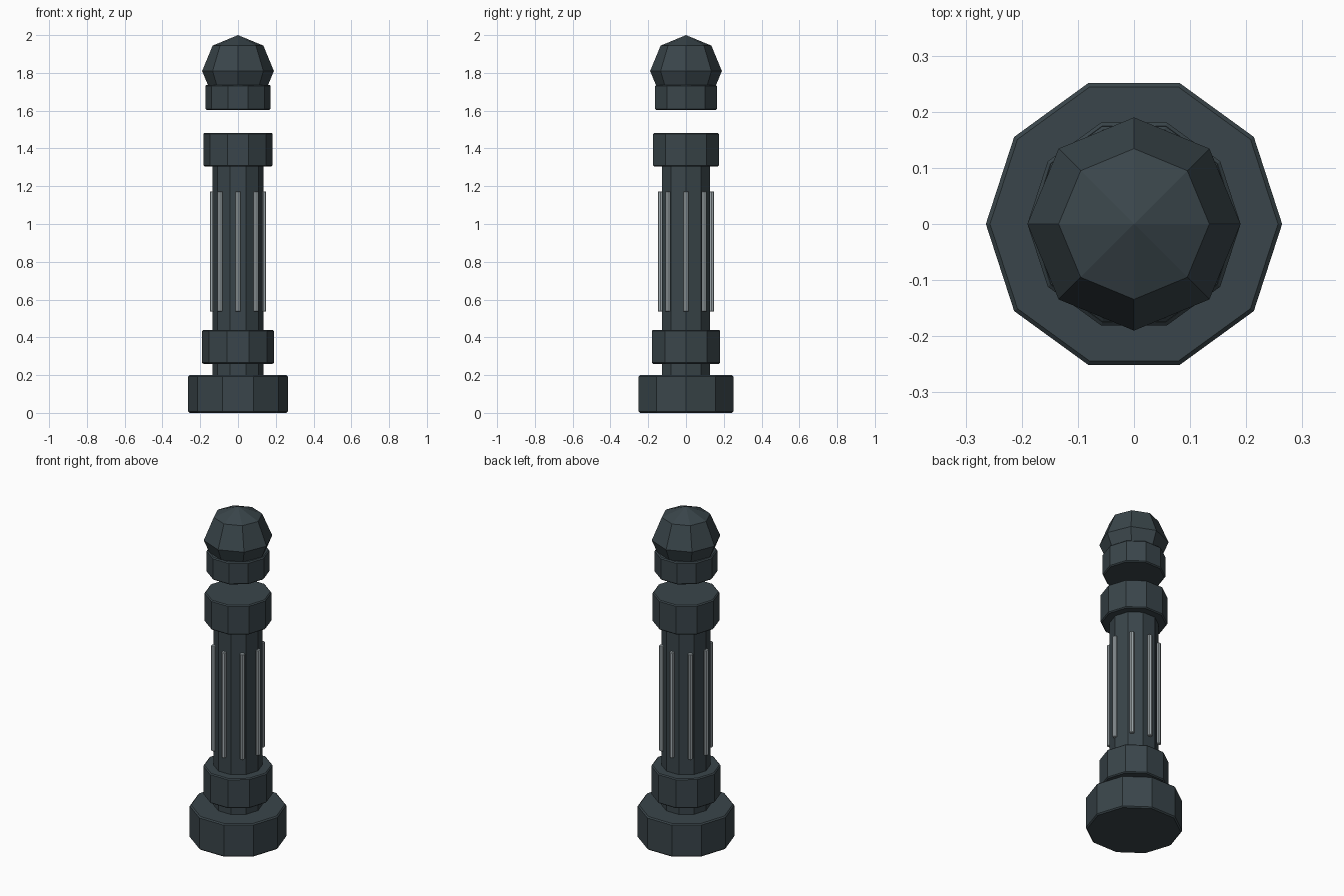
import bpy
from math import cos, sin, pi

cube = bpy.data.objects.get("Cube")
if cube:
    bpy.data.objects.remove(cube, do_unlink=True)


def make_material(name, color):
    mat = bpy.data.materials.new(name)
    mat.use_nodes = True
    mat.diffuse_color = color
    mat.node_tree.nodes["Principled BSDF"].inputs["Base Color"].default_value = color
    return mat


dark_slate = make_material("dark_slate", (0.042, 0.060, 0.069, 1))
pale_metal = make_material("pale_metal", (0.36, 0.41, 0.43, 1))


def column(name, radius, bottom, top, mat, sides=10, bevel=0.0, x=0, y=0):
    """Upright prism with a corner on the x axis and softened rims."""
    bpy.ops.mesh.primitive_cylinder_add(
        vertices=sides, radius=radius, depth=top - bottom,
        location=(x, y, (bottom + top) / 2), rotation=(0, 0, pi / 2))
    obj = bpy.context.object
    obj.name = name
    bpy.ops.object.transform_apply(location=False, rotation=True, scale=False)
    obj.data.materials.append(mat)
    if bevel:
        mod = obj.modifiers.new("rim_bevel", "BEVEL")
        mod.width = bevel
        mod.segments = 1
        mod.limit_method = "ANGLE"
        mod.angle_limit = pi / 3
    return obj


# Base, shaft and collars
column("base", 0.264, 0.0, 0.20, dark_slate, bevel=0.007)
column("shaft", 0.134, 0.19, 1.32, dark_slate)
column("lower_collar", 0.19, 0.26, 0.44, dark_slate, bevel=0.006)
column("upper_collar", 0.183, 1.305, 1.483, dark_slate, bevel=0.006)

# Floating cap: collar and faceted dome
column("cap_collar", 0.172, 1.603, 1.737, dark_slate, bevel=0.006)
bpy.ops.mesh.primitive_uv_sphere_add(
    segments=8, ring_count=4, radius=0.19, location=(0, 0, 1.81))
dome = bpy.context.object
dome.name = "cap_dome"
dome.data.materials.append(dark_slate)

# Eight thin rods around the shaft
for i in range(8):
    a = i * pi / 4
    column(f"rod_{i + 1}", 0.014, 0.537, 1.173, pale_metal, sides=8, bevel=0.003,
           x=0.135 * cos(a), y=0.135 * sin(a))
